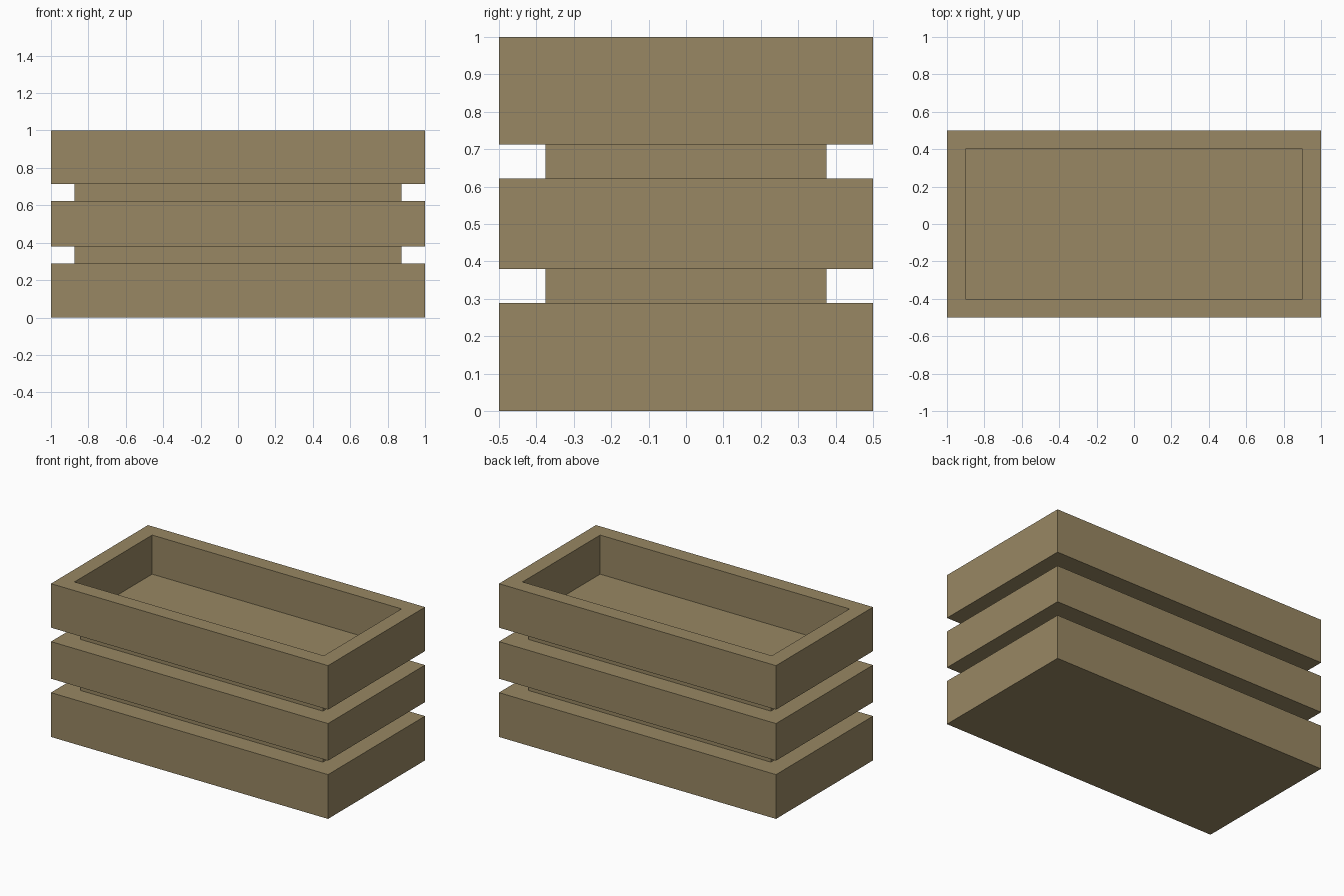
import bpy, bmesh

if "Cube" in bpy.data.objects:
    bpy.data.objects.remove(bpy.data.objects["Cube"])

# Single wood colour
wood = bpy.data.materials.new("tan_wood")
wood.diffuse_color = (0.315, 0.245, 0.125, 1)
wood.use_nodes = True
wood.node_tree.nodes["Principled BSDF"].inputs["Base Color"].default_value = wood.diffuse_color

# Rectangular rings (inset from the outer 2 x 1 footprint, height), from the
# bottom, up the grooved outside, over the rim and down to the tray floor
RINGS = [(0, 0), (0, 0.289), (0.125, 0.289), (0.125, 0.38),
         (0, 0.38), (0, 0.622), (0.125, 0.622), (0.125, 0.713),
         (0, 0.713), (0, 1), (0.1, 1), (0.1, 0.745)]


def ring(bm, inset, z):
    x, y = 1 - inset, 0.5 - inset
    return [bm.verts.new((sx * x, sy * y, z))
            for sx, sy in ((-1, -1), (1, -1), (1, 1), (-1, 1))]


# Planter crate body
bm = bmesh.new()
rings = [ring(bm, i, z) for i, z in RINGS]
for a, b in zip(rings, rings[1:]):
    for k in range(4):
        n = (k + 1) % 4
        bm.faces.new((a[k], a[n], b[n], b[k]))
bm.faces.new(rings[0][::-1])  # underside
bm.faces.new(rings[-1])       # tray floor
bmesh.ops.recalc_face_normals(bm, faces=bm.faces)

mesh = bpy.data.meshes.new("planter_crate")
bm.to_mesh(mesh)
bm.free()
mesh.materials.append(wood)
bpy.context.collection.objects.link(bpy.data.objects.new("planter_crate", mesh))
